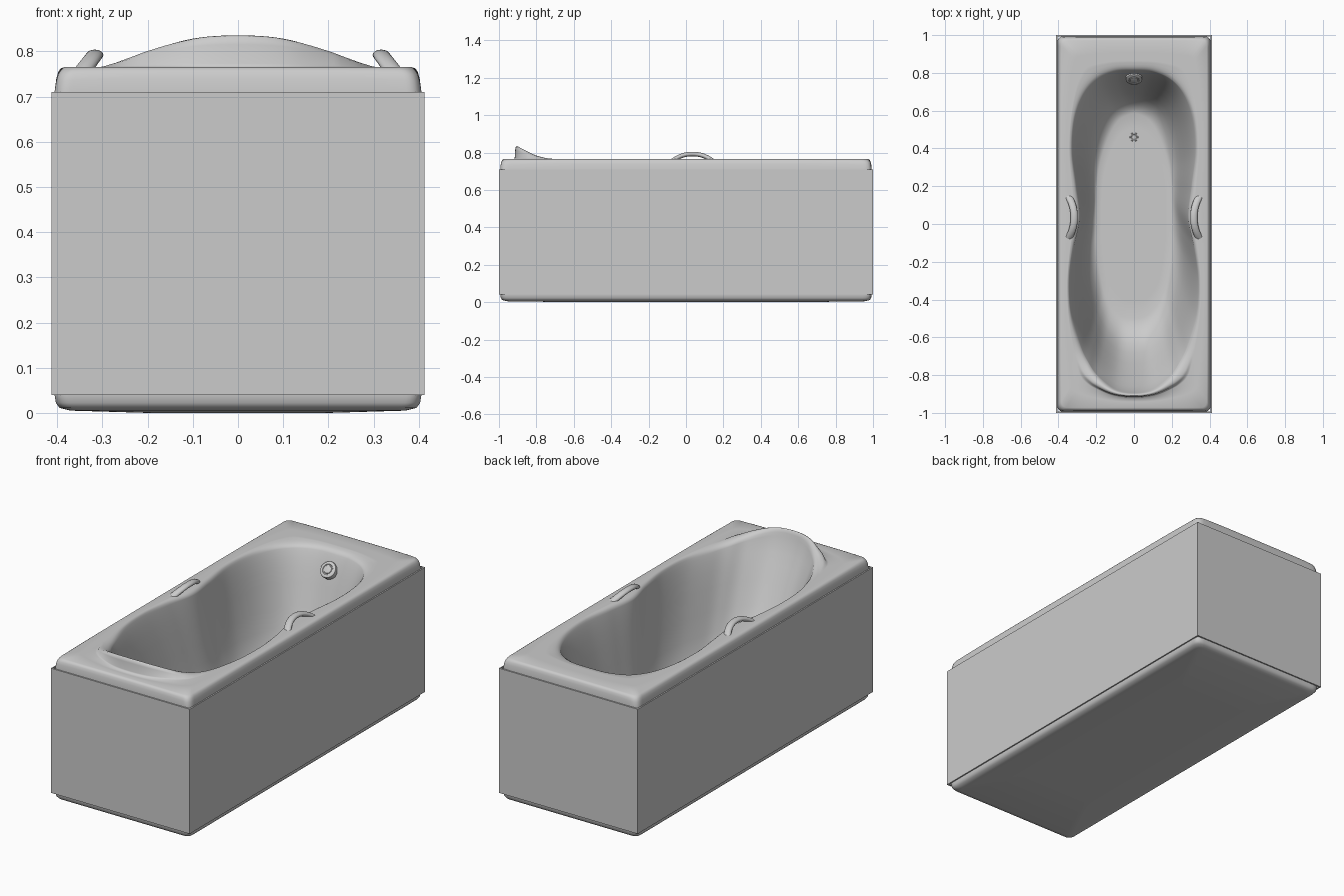
import bpy, bmesh, math
from mathutils import Vector, Matrix

if "Cube" in bpy.data.objects:
    bpy.data.objects.remove(bpy.data.objects["Cube"])


def finish(name, bm, angle=40):
    bmesh.ops.recalc_face_normals(bm, faces=bm.faces)
    me = bpy.data.meshes.new(name)
    bm.to_mesh(me)
    bm.free()
    ob = bpy.data.objects.new(name, me)
    bpy.context.collection.objects.link(ob)
    bpy.ops.object.select_all(action='DESELECT')
    ob.select_set(True)
    bpy.context.view_layer.objects.active = ob
    bpy.ops.object.shade_smooth_by_angle(angle=math.radians(angle))
    return ob


def loft(bm, rings):
    rows = [[bm.verts.new(p) for p in r] for r in rings]
    n = len(rows[0])
    for a, b in zip(rows, rows[1:]):
        for i in range(n):
            j = (i + 1) % n
            bm.faces.new((a[i], a[j], b[j], b[i]))
    bm.faces.new(rows[0])
    bm.faces.new(rows[-1])


# Half outlines from head end to foot end: basin rim, basin floor, outer rectangle
RIM = [(0, -.895), (.10, -.877), (.19, -.81), (.24, -.74), (.283, -.65), (.33, -.48),
       (.34, -.30), (.32, -.13), (.288, .03), (.305, .20), (.325, .38), (.313, .55),
       (.27, .68), (.20, .765), (.105, .808), (0, .815)]
FLOOR = [(0, -.50), (.06, -.49), (.115, -.44), (.15, -.38), (.17, -.31), (.19, -.18),
         (.20, -.07), (.20, .03), (.20, .13), (.195, .22), (.18, .32), (.15, .42),
         (.115, .50), (.08, .55), (.04, .575), (0, .585)]
RECT = [(0, -1), (.4, -1), (.8, -1), (1, -1), (1, -.85), (1, -.55), (1, -.32), (1, -.13),
        (1, .03), (1, .2), (1, .38), (1, .6), (1, .85), (1, 1), (.5, 1), (0, 1)]
STEPS = 10
BED = .24  # basin floor height


def outline(keys, smooth=True):
    k = [Vector(p) for p in keys]
    k = [Vector((-k[1].x, k[1].y))] + k + [Vector((-k[-2].x, k[-2].y))]
    half = []
    for i in range(1, len(k) - 2):
        p0, p1, p2, p3 = k[i - 1:i + 3]
        for s in range(STEPS):
            t = s / STEPS
            if smooth:
                half.append(.5 * (2 * p1 + (p2 - p0) * t + (2 * p0 - 5 * p1 + 4 * p2 - p3) * t * t
                                  + (3 * p1 - p0 - 3 * p2 + p3) * t ** 3))
            else:
                half.append(p1.lerp(p2, t))
    half.append(k[-2])
    return half + [Vector((-p.x, p.y)) for p in reversed(half[1:-1])]


rim, floor, rect = outline(RIM), outline(FLOOR), outline(RECT, False)


def rounded(a, b, r=.03):
    pts = []
    for q in rect:
        p = Vector((q.x * a, q.y * b))
        c = Vector((max(r - a, min(a - r, p.x)), max(r - b, min(b - r, p.y))))
        pts.append(c + (p - c).normalized() * r)
    return pts


def lip(p):
    # height of the raised headrest lip
    if p.y > -.5:
        return 0
    u = min(1, abs(p.x) / .30)
    return .073 * (1 - u ** 2.6) ** 2


# Tub shell: floor, walls, rim, deck, outer skirt and underside in one loft
rings = []
for s in (.03, .3, .6, .85):
    rings.append([(p.x * s, .05 + (p.y - .05) * s, BED) for p in floor])
for b, z, w in ((0, .202, 0), (.1, .211, 0), (.22, .235, 0), (.34, .28, 0), (.46, .35, 0),
                (.6, .455, 0), (.74, .572, .02), (.84, .65, .1), (.91, .698, .25), (.96, .728, .5),
                (.985, .741, .75), (1, .748, .93)):
    z = .748 - (.748 - z) * (.748 - BED) / .546
    row = []
    for f, r in zip(floor, rim):
        p = f.lerp(r, b)
        row.append((p.x, p.y, z + w * lip(r)))
    rings.append(row)
deck = rounded(.385, .972)
for b, z, w in ((.06, .756, 1.02), (.12, .760, 1.03), (.19, .763, .95), (.24, .764, .7), (.27, .765, .1),
                (.31, .765, 0), (.6, .765, 0), (1, .765, 0)):
    rings.append([(*r.lerp(d, b), z + w * lip(r)) for r, d in zip(rim, deck)])
for a, b, z in ((.393, .981, .762), (.398, .986, .754), (.402, .99, .74), (.406, .993, .71),
                (.406, .993, .04), (.403, .99, .022), (.395, .982, .011), (.37, .955, .005),
                (.2, .6, .0), (.05, .1, 0)):
    # the skirt edge drops slightly at the corners
    rings.append([(p.x, p.y, z - (.006 * abs(p.x * p.y / (a * b)) ** 6 if z > .72 else 0)) for p in rounded(a, b)])
bm = bmesh.new()
loft(bm, rings)
finish("tub_shell", bm, 80)

# Side panels: open flat skirt with a thin ledge at top and bottom, seam at mid length
bm = bmesh.new()
bmesh.ops.create_cube(bm, size=1, matrix=Matrix.Translation((0, 0, .375)) @ Matrix.Diagonal((.826, 2, .67, 1)))
caps = [f for f in bm.faces if abs(f.normal.z) > .9]
bmesh.ops.inset_individual(bm, faces=caps, thickness=.012)
bmesh.ops.delete(bm, geom=caps, context='FACES')
bmesh.ops.bisect_plane(bm, geom=bm.verts[:] + bm.edges[:] + bm.faces[:], plane_co=(0, 0, 0), plane_no=(0, 1, 0))
finish("side_panels", bm, 20)

# Grab handles: arched flattened bars bowing inward over the rim
for side, name in ((1, "right_handle"), (-1, "left_handle")):
    def path(t):
        s = 1 - abs(t) ** 2.2
        return Vector((side * (.345 - .028 * s), .035 + .108 * t, .755 + .037 * s))
    rows = []
    for i in range(33):
        t = i / 16 - 1
        tan = (path(t + .01) - path(t - .01)).normalized()
        up = tan.cross(Vector((1, 0, 0))).normalized()
        across = up.cross(tan)
        rows.append([path(t) + across * .019 * math.cos(u) + up * .012 * math.sin(u)
                     for u in (math.tau * k / 16 for k in range(16))])
    bm = bmesh.new()
    loft(bm, rows)
    finish(name, bm)


def lathe(name, profile, matrix, n=32):
    bm = bmesh.new()
    loft(bm, [[matrix @ Vector((r * math.cos(math.tau * k / n), r * math.sin(math.tau * k / n), z))
               for k in range(n)] for r, z in profile])
    finish(name, bm)


# Overflow cover on the foot wall
lathe("overflow_cover", [(.042, -.02), (.044, .003), (.042, .008), (.036, .011), (.028, .011),
                         (.026, .008), (.022, .008), (.02, .011), (.004, .013)],
      Matrix.Translation((0, .77, .672)) @ Matrix.Rotation(math.radians(50), 4, 'X'))

# Drain ring with small lobes on the floor
lathe("drain", [(.02, -.01), (.02, .004), (.017, .006), (.014, .006), (.012, .003), (.002, .003)],
      Matrix.Translation((0, .46, BED)))
bm = bmesh.new()
for k in range(6):
    a = math.tau * k / 6
    bmesh.ops.create_uvsphere(bm, u_segments=10, v_segments=6, radius=.005,
                              matrix=Matrix.Translation((.02 * math.cos(a), .46 + .02 * math.sin(a), BED + .002)))
finish("drain_lobes", bm)
